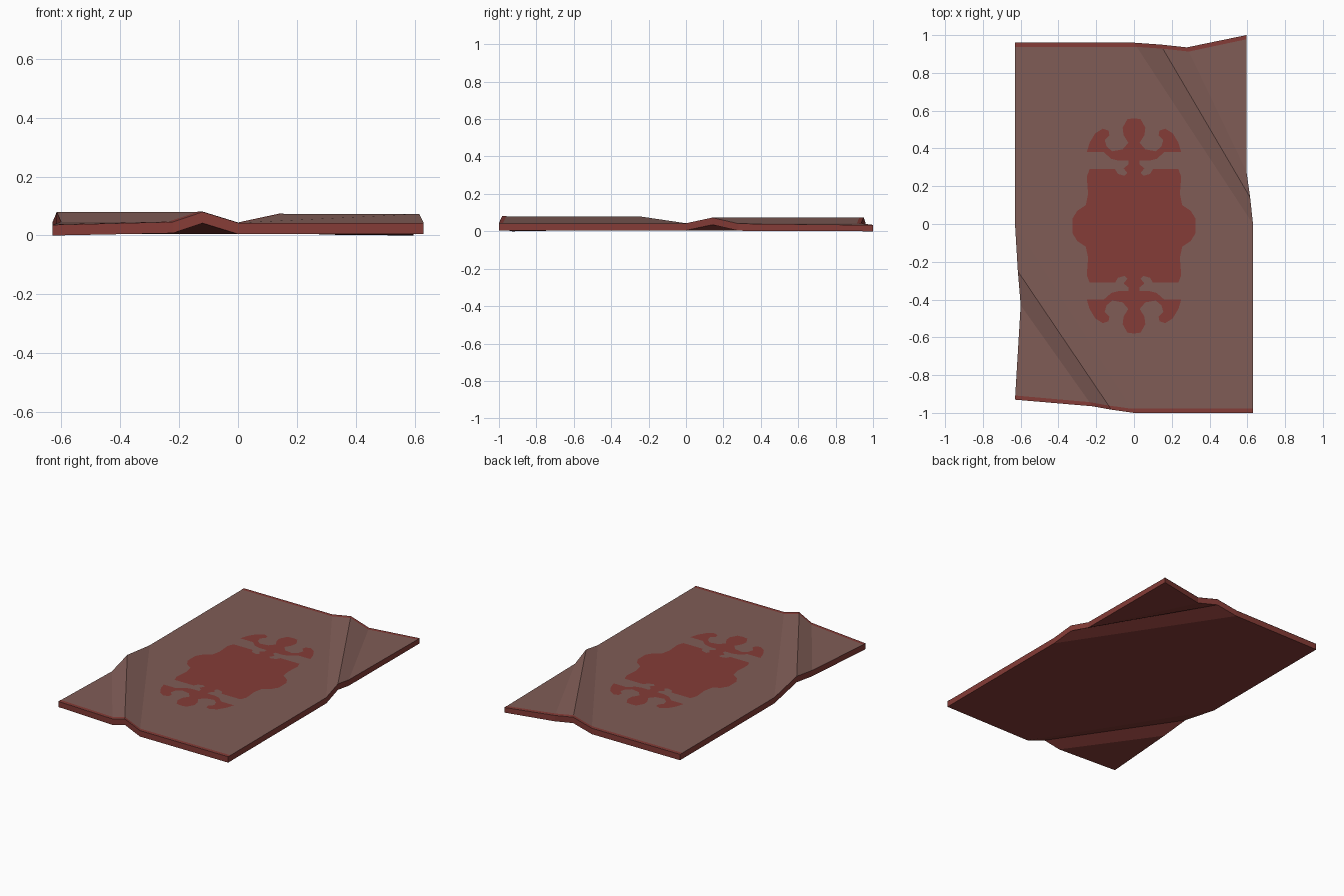
import bpy, bmesh
from mathutils import Vector

if "Cube" in bpy.data.objects:
    bpy.data.objects.remove(bpy.data.objects["Cube"])

THICK = 0.038


def material(name, rgb):
    m = bpy.data.materials.new(name)
    m.diffuse_color = (*rgb, 1)
    m.use_nodes = True
    m.node_tree.nodes["Principled BSDF"].inputs["Base Color"].default_value = m.diffuse_color
    return m


brown = material("dusty brown", (0.215, 0.108, 0.094))
red = material("brick red", (0.235, 0.045, 0.038))


def finish(name, bm, mats):
    me = bpy.data.meshes.new(name)
    bm.to_mesh(me)
    bm.free()
    for m in mats:
        me.materials.append(m)
    ob = bpy.data.objects.new(name, me)
    bpy.context.collection.objects.link(ob)
    return ob


# Crease lines of the two wrinkles (start, end), from the flat middle outwards
back_folds = [((0, .96, .043), (.63, 0, .043)),
              ((.14, .95, .073), (.615, .14, .073)),
              ((.28, .935, .041), (.595, .28, .041))]
front_folds = [((0, -1, .043), (-.63, 0, .043)),
               ((-.12, -.983, .08), (-.615, -.25, .08)),
               ((-.22, -.965, .046), (-.60, -.43, .046))]
back_corner, front_corner = (.595, 1, .033), (-.63, -.93, .036)
left_corner, right_corner = (-.63, .96, .043), (.63, -1, .043)

# Rug body: flat middle, wrinkle strips and the two loose corners
bm = bmesh.new()
cache = {}


def vert(p):
    if p not in cache:
        cache[p] = bm.verts.new(p)
    return cache[p]


def face(*pts):
    bm.faces.new([vert(p) for p in pts])


face(left_corner, front_folds[0][1], front_folds[0][0],
     right_corner, back_folds[0][1], back_folds[0][0])
for folds, corner in ((back_folds, back_corner), (front_folds, front_corner)):
    for (a, b), (c, d) in zip(folds, folds[1:]):
        face(a, b, d, c)
    face(folds[-1][0], folds[-1][1], corner)
ext = bmesh.ops.extrude_face_region(bm, geom=bm.faces[:], use_keep_orig=True)
for v in ext["geom"]:
    if isinstance(v, bmesh.types.BMVert):
        v.co.z = max(0, v.co.z - THICK)
bmesh.ops.recalc_face_normals(bm, faces=bm.faces)
for f in bm.faces:
    f.material_index = 0 if f.normal.z > 0.5 else 1
finish("rug", bm, [brown, red])


# Thin red trim along the two short edges, following the wrinkles
def trim(name, folds, start, end, inward):
    lift = Vector((0, 0, .0012))
    rows = [(Vector(start), Vector((0, inward, 0)))]
    for a, b in folds:
        d = Vector(b) - Vector(a)
        rows.append((Vector(a), d * (inward / d.y)))
    mid = (Vector(folds[-1][1]) - Vector(end))
    rows.append((Vector(end), mid * (inward / mid.y)))
    bm = bmesh.new()
    pairs = [(bm.verts.new(p + lift), bm.verts.new(p + d + lift)) for p, d in rows]
    for (a, b), (c, d) in zip(pairs, pairs[1:]):
        f = bm.faces.new((a, b, d, c))
        f.normal_update()
        if f.normal.z < 0:
            f.normal_flip()
    finish(name, bm, [red])


trim("back_trim", back_folds, left_corner, back_corner, -.022)
trim("front_trim", front_folds, right_corner, front_corner, .022)

# Central ornament: one quarter outline mirrored four ways
quarter = [(0, 0), (.325, 0), (.325, .04), (.30, .08), (.255, .11), (.243, .17),
           (.25, .26), (.235, .30), (.10, .30), (.085, .275), (.05, .265),
           (.035, .28), (.055, .305), (.03, .325), (.03, .345), (.08, .345),
           (.12, .355), (.16, .39), (.25, .39), (.235, .44), (.205, .49),
           (.165, .515), (.135, .505), (.13, .48), (.155, .455), (.145, .42),
           (.115, .395), (.06, .405), (.03, .44), (.055, .48), (.06, .52),
           (.035, .565), (0, .57)]
bm = bmesh.new()
for sx in (1, -1):
    for sy in (1, -1):
        vs = [bm.verts.new((x * sx, y * sy - .01, .0442)) for x, y in quarter]
        bm.faces.new(vs if sx * sy > 0 else vs[::-1])
bmesh.ops.remove_doubles(bm, verts=bm.verts[:], dist=1e-5)
bmesh.ops.triangulate(bm, faces=bm.faces[:])
finish("ornament", bm, [red])
